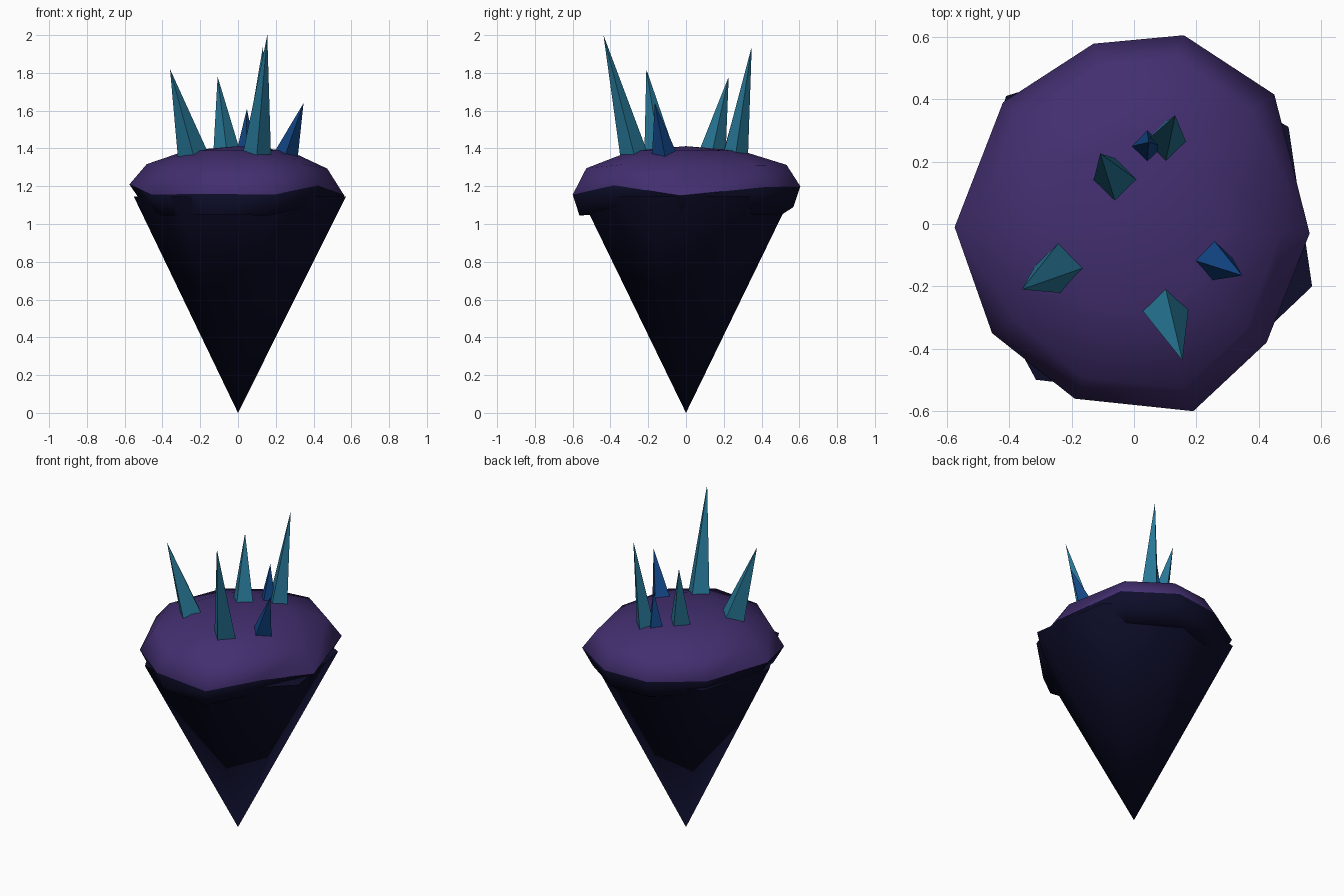
import bpy
import math
from mathutils import Vector

if "Cube" in bpy.data.objects:
    bpy.data.objects.remove(bpy.data.objects["Cube"], do_unlink=True)


def make_material(name, color):
    mat = bpy.data.materials.new(name)
    mat.use_nodes = True
    mat.diffuse_color = (*color, 1)
    mat.node_tree.nodes["Principled BSDF"].inputs["Base Color"].default_value = (*color, 1)
    return mat


purple = make_material("purple ground", (0.055, 0.028, 0.16))
rock = make_material("dark rock", (0.004, 0.004, 0.023))
teal = make_material("teal crystal", (0.02, 0.18, 0.30))
blue = make_material("blue crystal", (0.006, 0.06, 0.235))


def build(name, rings, mats, smooth_angle=None):
    """Skin a stack of closed rings; a ring of one point is a tip."""
    verts, starts, faces = [], [], []
    for ring in rings:
        starts.append(len(verts))
        verts.extend(ring)
    n = max(len(ring) for ring in rings)
    for k in range(len(rings) - 1):
        a, b = starts[k], starts[k + 1]
        for i in range(n):
            j = (i + 1) % n
            if len(rings[k]) == 1:
                faces.append((a, b + j, b + i))
            elif len(rings[k + 1]) == 1:
                faces.append((a + i, a + j, b))
            else:
                faces.append((a + i, a + j, b + j, b + i))
    # Close open ends
    if len(rings[0]) > 1:
        faces.append(tuple(reversed(range(n))))
    if len(rings[-1]) > 1:
        faces.append(tuple(range(starts[-1], starts[-1] + n)))
    mesh = bpy.data.meshes.new(name)
    mesh.from_pydata(verts, [], faces)
    for mat in mats:
        mesh.materials.append(mat)
    if smooth_angle:
        for poly in mesh.polygons:
            poly.use_smooth = True
        mesh.set_sharp_from_angle(angle=math.radians(smooth_angle))
    mesh.update()
    obj = bpy.data.objects.new(name, mesh)
    bpy.context.collection.objects.link(obj)
    return obj


# Hanging rock: seven-sided cone standing on its tip
radii = (0.605, 0.585, 0.56, 0.58, 0.555, 0.59, 0.59)
rock_ring = []
for i, r in enumerate(radii):
    angle = math.radians(-19.3 + i * 360 / 7)
    rock_ring.append((r * math.cos(angle), r * math.sin(angle), 1.145))
build("hanging_rock", [[(0, 0, 0)], rock_ring], [rock], 60)

# Ground cap: uneven ten-sided rim, domed above, dark lip below
rim = [(-0.575, -0.01, 1.21), (-0.455, -0.35, 1.155), (-0.19, -0.56, 1.16),
       (0.19, -0.60, 1.155), (0.425, -0.38, 1.205), (0.563, -0.03, 1.15),
       (0.45, 0.415, 1.195), (0.16, 0.605, 1.20), (-0.13, 0.578, 1.19),
       (-0.42, 0.39, 1.20)]


def scaled(sx, sy, height):
    return [(x * sx, y * sy, height(z)) for x, y, z in rim]


cap = build("ground_cap", [
    scaled(0.77, 0.84, lambda z: 1.05),
    scaled(0.87, 0.94, lambda z: z - 0.11),
    rim,
    scaled(0.84, 0.88, lambda z: 1.305 + (z - 1.18) * 0.4),
    scaled(0.48, 0.48, lambda z: 1.388),
    [(0, 0, 1.412)]], [purple, rock], 60)
for poly in cap.data.polygons:
    if poly.center.z < 1.18:
        poly.material_index = 1

# Crystals: leaning four-sided spikes (base centre, base radius, tip)
crystals = [
    ("front_tall_crystal", (0.098, -0.27), 0.077, (0.155, -0.437, 2.0), teal),
    ("right_crystal", (-0.232, -0.135), 0.086, (-0.36, -0.21, 1.82), teal),
    ("middle_crystal", (-0.055, 0.132), 0.077, (-0.108, 0.226, 1.78), teal),
    ("back_tall_crystal", (0.1, 0.26), 0.068, (0.132, 0.348, 1.94), teal),
    ("back_small_crystal", (0.042, 0.247), 0.058, (0.047, 0.262, 1.61), blue),
    ("left_small_crystal", (0.245, -0.11), 0.071, (0.347, -0.165, 1.64), blue),
]
for name, (cx, cy), r, tip, mat in crystals:
    base = [Vector((cx + r * math.cos(i * math.pi / 2),
                    cy + r * math.sin(i * math.pi / 2), 1.35)) for i in range(4)]
    build(name, [base, [tip]], [mat])
